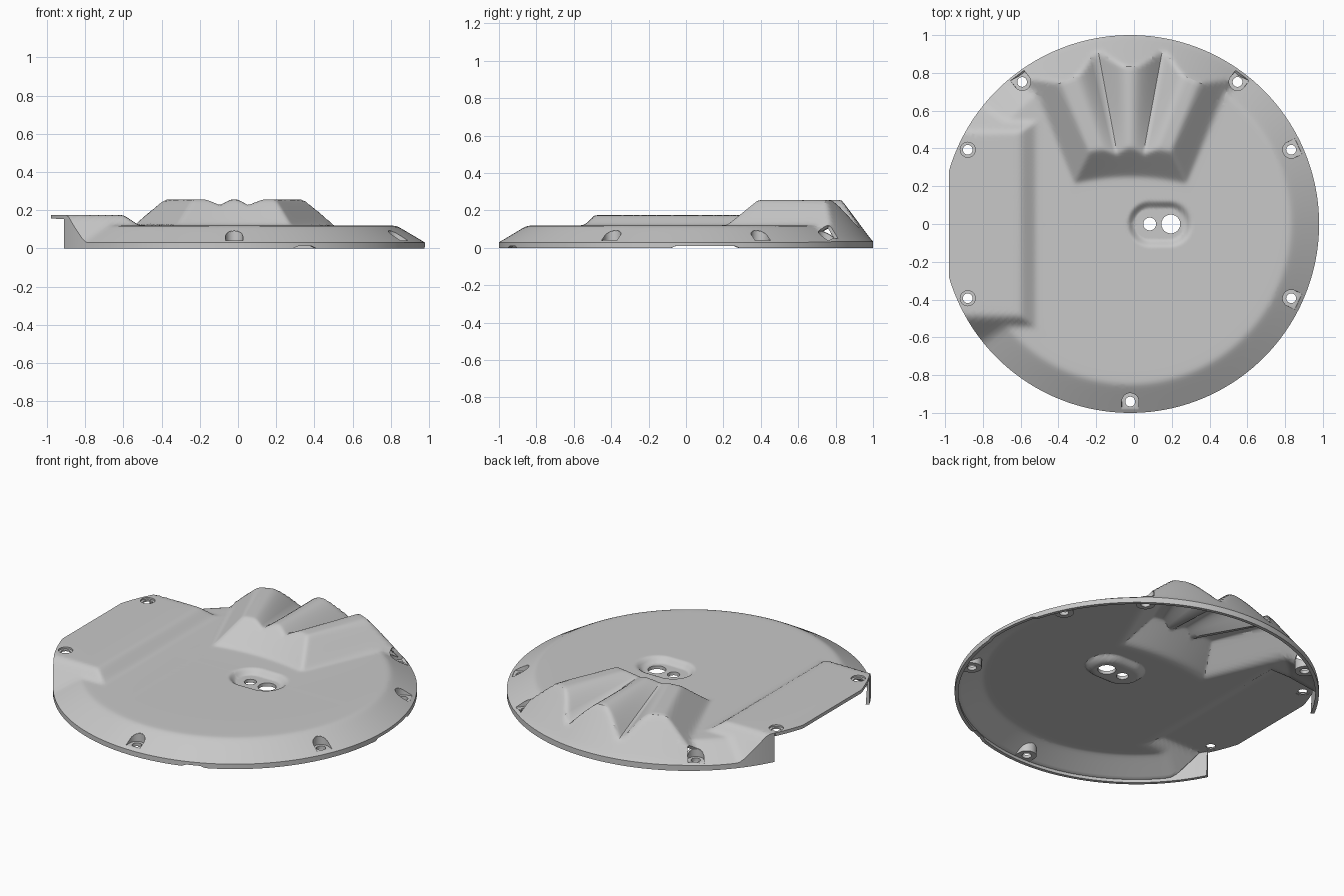
import bpy, bmesh
from math import sin, cos, pi, sqrt, hypot, atan2, radians
from mathutils import Vector

cube = bpy.data.objects.get("Cube")
if cube:
    bpy.data.objects.remove(cube, do_unlink=True)

CX = -0.02            # centre of the round cover
RINGS, SEGS = 72, 240
CONE = 0.6            # slope of the bevelled border

grey = bpy.data.materials.new("light_grey")
grey.use_nodes = True
grey.diffuse_color = (0.58, 0.58, 0.58, 1)
grey.node_tree.nodes["Principled BSDF"].inputs["Base Color"].default_value = grey.diffuse_color


def smax(a, b, k=0.008):
    return (a + b + sqrt((a - b) ** 2 + k * k)) / 2


def smin(a, b, k=0.008):
    return -smax(-a, -b, k)


def ridge_drop(t):
    """Fall from a rounded crest (0) to a sharp valley (1) and back up (2)."""
    t = min(t, 2 - t) if t < 2 else 0
    return (sqrt(t * t + 0.25) - 0.5) / (sqrt(1.25) - 0.5)


def fan_bulge(u, y, r):
    spread = 0.07 + 0.19 * max(y - 0.35, -0.1)
    depth = max(0.02, 0.03 + 0.22 * (y - 0.38))
    top = 0.257 - depth * ridge_drop(u / spread)
    side = 0.12 + 0.9 * (0.30 + 0.417 * (y - 0.22) - u)
    front = 0.12 + 0.9 * (y - 0.25 + 0.4 * u * u)
    outer = 0.03 + 1.35 * (1 - r)
    return smin(smin(smin(top, side), front), outer)


def side_platform(x, y):
    inner = 0.12 + 0.7 * (-0.52 - x)
    ends = 0.175 - 1.07 * (abs(y) - 0.49)
    return smin(smin(inner, ends), 0.175)


def height(x, y):
    r = hypot(x - CX, y)
    z = smin(0.12, 0.03 + CONE * (1 - r))
    if y > 0:
        z = smax(z, fan_bulge(abs(x - CX), y, r))
    if x < -0.3:
        z = smax(z, side_platform(x, y))
    # shallow oblong recess
    d = hypot(x - min(max(x, 0.085), 0.185), y)
    t = min(max((0.125 - d) / 0.045, 0), 1)
    return z - 0.03 * t * t * (3 - 2 * t)


def skirt_bottom(x, y):
    """Lower edge of the rim, with two shallow notches."""
    if x > 0.9 and -0.06 < y < 0.26 or y < -0.85 and 0.29 < x < 0.41:
        return 0.011
    return 0


def new_object(name, bm):
    mesh = bpy.data.meshes.new(name)
    bm.to_mesh(mesh)
    bm.free()
    mesh.materials.append(grey)
    ob = bpy.data.objects.new(name, mesh)
    bpy.context.collection.objects.link(ob)
    return ob


def prism(bm, outline, z0, z1):
    low = [bm.verts.new((x, y, z0)) for x, y in outline]
    high = [bm.verts.new((x, y, z1)) for x, y in outline]
    bm.faces.new(low[::-1])
    bm.faces.new(high)
    for i in range(len(outline)):
        j = (i + 1) % len(outline)
        bm.faces.new((low[i], low[j], high[j], high[i]))


def circle(x, y, r, n=24):
    return [(x + r * cos(2 * pi * i / n), y + r * sin(2 * pi * i / n)) for i in range(n)]


def slot(x, y, r, length):
    """Outline with a round inner end, running straight out to the rim."""
    a = atan2(y, x - CX)
    pts = [(x + r * cos(a + pi * (0.5 + i / 12)), y + r * sin(a + pi * (0.5 + i / 12)))
           for i in range(13)]
    dx, dy = length * cos(a), length * sin(a)
    return pts + [(pts[-1][0] + dx, pts[-1][1] + dy), (pts[0][0] + dx, pts[0][1] + dy)]


def cut_opening(bm, outline):
    """Trim a convex outline out of the surface, one side at a time."""
    n = len(outline)
    mid = Vector((sum(p[0] for p in outline) / n, sum(p[1] for p in outline) / n))
    reach = 0.05 + max((Vector(p) - mid).length for p in outline)
    inside = [f for f in bm.faces if (f.calc_center_median().xy - mid).length < reach]
    for i in range(n):
        a = Vector((*outline[i], 0))
        b = Vector((*outline[(i + 1) % n], 0))
        out = Vector((b.y - a.y, a.x - b.x, 0)).normalized()
        verts = {v for f in inside for v in f.verts}
        edges = {e for f in inside for e in f.edges}
        bmesh.ops.bisect_plane(bm, geom=inside + list(edges) + list(verts), dist=1e-5,
                               plane_co=a, plane_no=out)
        # the pieces still inside touch the vertices found before the cut or new ones on it
        near = {f for v in verts if v.is_valid for f in v.link_faces}
        near |= {f for e in edges if e.is_valid for f in e.link_faces}
        near |= {f for g in list(near) for e in g.edges for f in e.link_faces}
        limits = [(Vector((*outline[j], 0)), Vector((*outline[(j + 1) % n], 0)))
                  for j in range(i + 1)]
        inside = []
        for f in near:
            c = f.calc_center_median()
            if (c.xy - mid).length < reach and all(
                    (q.x - p.x) * (c.y - p.y) - (q.y - p.y) * (c.x - p.x) > 0
                    for p, q in limits):
                inside.append(f)
    bmesh.ops.delete(bm, geom=inside, context='FACES')


screws = [(-0.592, 0.752), (0.548, 0.752), (0.832, 0.393), (0.832, -0.393), (-0.02, -0.94)]
platform_screws = [(-0.88, 0.393), (-0.88, -0.393)]

# Cover shell: domed surface on rings, plus a short vertical skirt
bm = bmesh.new()
rows = []
for i in range(1, RINGS + 1):
    row = []
    for j in range(SEGS):
        a = 2 * pi * j / SEGS
        x, y = CX + cos(a) * i / RINGS, sin(a) * i / RINGS
        row.append(bm.verts.new((x, y, height(x, y))))
    rows.append(row)
rows.append([bm.verts.new((v.co.x, v.co.y, skirt_bottom(v.co.x, v.co.y))) for v in rows[-1]])
centre = bm.verts.new((CX, 0, height(CX, 0)))
for j in range(SEGS):
    k = (j + 1) % SEGS
    bm.faces.new((centre, rows[0][j], rows[0][k]))
    for i in range(RINGS):
        p, q = rows[i][j], rows[i][k]
        # the skirt is left open under the side platform
        if i == RINGS - 1 and p.co.x < 0 and abs(p.co.y + q.co.y) / 2 < 0.455:
            continue
        bm.faces.new((p, rows[i + 1][j], rows[i + 1][k], q))
bmesh.ops.delete(bm, geom=[v for v in bm.verts if not v.link_faces], context='VERTS')
# straight trimmed edge of the platform
bmesh.ops.bisect_plane(bm, geom=bm.verts[:] + bm.edges[:] + bm.faces[:], dist=1e-5,
                       plane_co=(-0.98, 0, 0), plane_no=(-1, 0, 0), clear_outer=True)
# openings for the screw seats and the two central holes
for x, y in screws:
    cut_opening(bm, slot(x, y, 0.045, 0.043))
for x, y in platform_screws:
    cut_opening(bm, circle(x, y, 0.04))
cut_opening(bm, circle(0.083, 0, 0.034))
cut_opening(bm, circle(0.195, 0, 0.05))
shell = new_object("cover_shell", bm)
solid = shell.modifiers.new("thickness", 'SOLIDIFY')
solid.thickness = 0.02
solid.offset = -1

# Screw seats: cups under the border openings, washers in the platform
bosses = bmesh.new()
for x, y in screws:
    part = bmesh.new()
    prism(part, slot(x, y, 0.054, 0.045), 0.02, 0.14)
    out = Vector((x - CX, y, 0)).normalized()
    cut = bmesh.ops.bisect_plane(
        part, geom=part.verts[:] + part.edges[:] + part.faces[:], dist=1e-5,
        plane_co=Vector((CX, 0, 0.027)) + out, plane_no=out * CONE + Vector((0, 0, 1)),
        clear_outer=True)
    edges = [e for e in cut["geom_cut"] if isinstance(e, bmesh.types.BMEdge)]
    bmesh.ops.holes_fill(part, edges=edges, sides=0)
    bmesh.ops.recalc_face_normals(part, faces=part.faces[:])
    temp = bpy.data.meshes.new("temp")
    part.to_mesh(temp)
    part.free()
    bosses.from_mesh(temp)
    bpy.data.meshes.remove(temp)
for x, y in platform_screws:
    prism(bosses, circle(x, y, 0.041), 0.156, 0.165)
seats = new_object("screw_seats", bosses)

pockets, holes = bmesh.new(), bmesh.new()
for x, y in screws:
    prism(pockets, slot(x, y, 0.045, 0.12), 0.04, 0.2)
for x, y in screws + platform_screws:
    prism(holes, circle(x, y, 0.026), -0.1, 0.4)
cutters = [new_object("pocket_cutter", pockets), new_object("hole_cutter", holes)]
for cutter in cutters:
    cutter.hide_render = True
    mod = seats.modifiers.new("cut", 'BOOLEAN')
    mod.operation = 'DIFFERENCE'
    mod.solver = 'EXACT'
    mod.object = cutter

# Apply the modifiers, shade, and drop the cutters
for ob in (shell, seats):
    bpy.ops.object.select_all(action='DESELECT')
    ob.select_set(True)
    bpy.context.view_layer.objects.active = ob
    bpy.ops.object.convert(target='MESH')
    bpy.ops.object.shade_smooth_by_angle(angle=radians(32))
for cutter in cutters:
    bpy.data.objects.remove(cutter, do_unlink=True)
